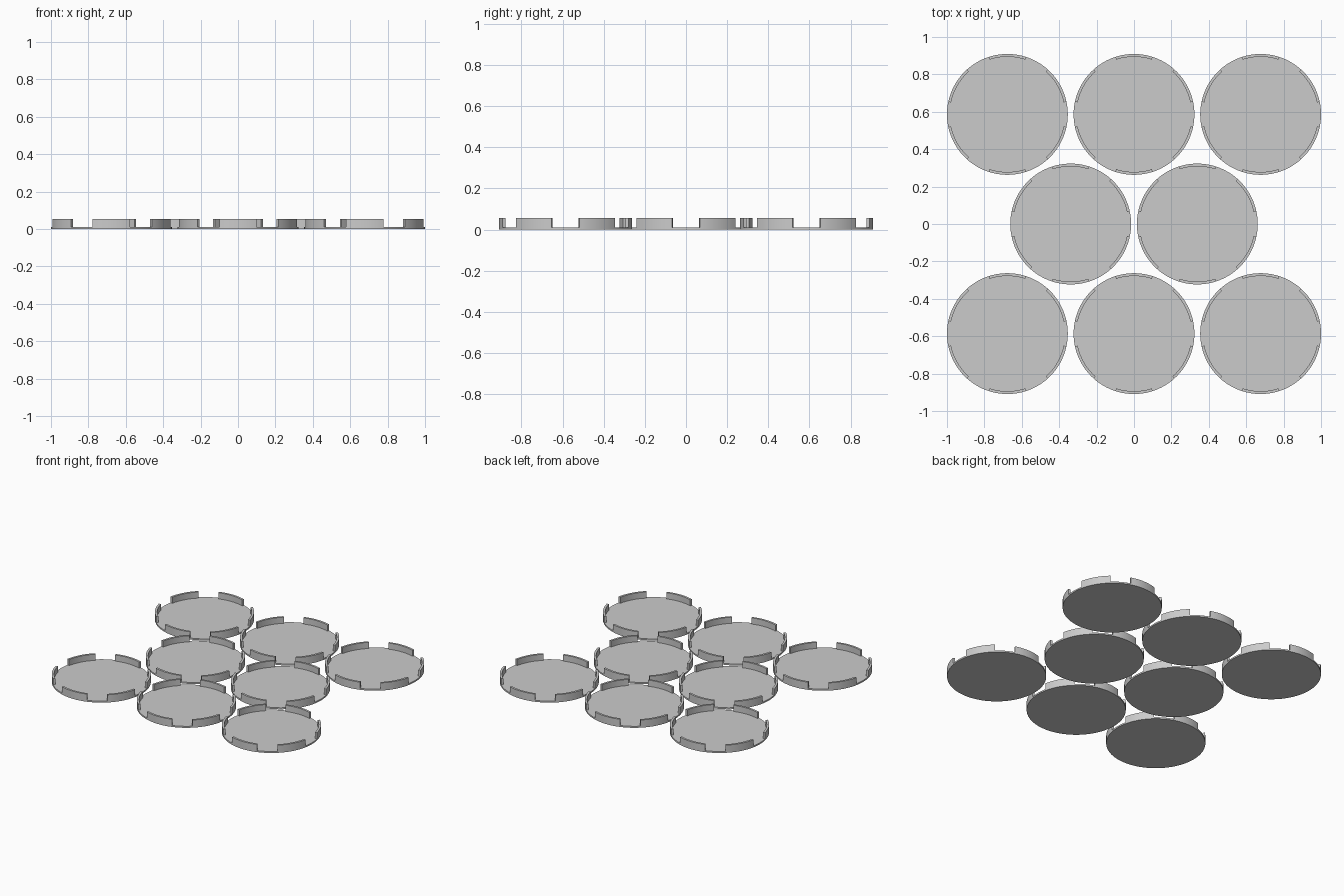
import bpy, bmesh
from math import cos, sin, radians

cube = bpy.data.objects.get("Cube")
if cube:
    bpy.data.objects.remove(cube)

RADIUS, INNER = 0.323, 0.308
FLOOR, TOP = 0.011, 0.055
PITCH, ROW = 0.677, 0.586

grey = bpy.data.materials.new("plain grey")
grey.use_nodes = True
colour = (0.6, 0.6, 0.6, 1)
grey.diffuse_color = colour
grey.node_tree.nodes["Principled BSDF"].inputs["Base Color"].default_value = colour


def prism(bm, outline, z0, z1):
    """Extrude a flat outline from z0 to z1."""
    low = [bm.verts.new((x, y, z0)) for x, y in outline]
    high = [bm.verts.new((x, y, z1)) for x, y in outline]
    bm.faces.new(low[::-1])
    bm.faces.new(high)
    n = len(outline)
    for i in range(n):
        j = (i + 1) % n
        bm.faces.new((low[i], low[j], high[j], high[i]))


def arc(radius, start, end, steps):
    angles = [radians(start + (end - start) * i / steps) for i in range(steps + 1)]
    return [(radius * cos(a), radius * sin(a)) for a in angles]


def make_object(name, mesh, x, y):
    obj = bpy.data.objects.new(name, mesh)
    obj.location = (x, y, 0)
    bpy.context.collection.objects.link(obj)
    return obj


def make_mesh(name, build):
    bm = bmesh.new()
    build(bm)
    mesh = bpy.data.meshes.new(name)
    bm.to_mesh(mesh)
    bm.free()
    mesh.materials.append(grey)
    mesh.shade_smooth()
    mesh.set_sharp_from_angle(angle=radians(30))
    return mesh


# Round floor of a tray
def build_floor(bm):
    prism(bm, arc(RADIUS, 0, 360, 120)[:-1], 0, FLOOR)


# Six curved wall tabs, evenly spaced around the rim
def build_tabs(bm):
    for middle in range(30, 390, 60):
        outline = arc(RADIUS, middle - 18, middle + 18, 12)
        outline += arc(INNER, middle + 18, middle - 18, 12)
        prism(bm, outline, FLOOR, TOP)


floor_mesh = make_mesh("tray_floor", build_floor)
tabs_mesh = make_mesh("rim_tabs", build_tabs)

# Rows of three, two and three trays, nested like a honeycomb
for y, count in ((-ROW, 3), (0, 2), (ROW, 3)):
    for i in range(count):
        x = (i - (count - 1) / 2) * PITCH
        make_object("tray_floor", floor_mesh, x, y)
        make_object("rim_tabs", tabs_mesh, x, y)
